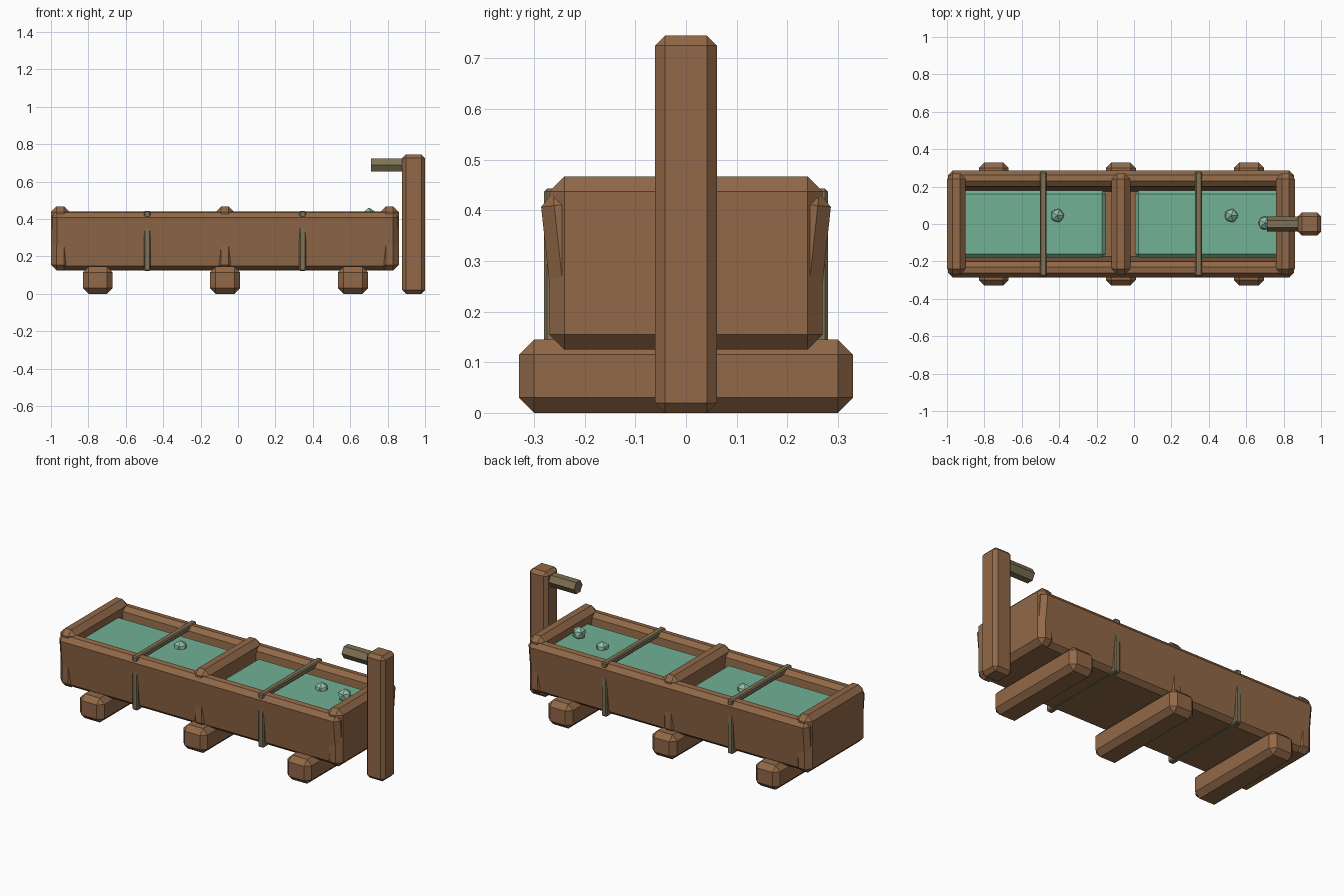
import bpy, bmesh
from math import pi, radians

cube = bpy.data.objects.get("Cube")
if cube:
    bpy.data.objects.remove(cube, do_unlink=True)


def material(name, rgb):
    m = bpy.data.materials.new(name)
    m.use_nodes = True
    m.diffuse_color = (*rgb, 1)
    bsdf = next(n for n in m.node_tree.nodes if n.type == 'BSDF_PRINCIPLED')
    bsdf.inputs["Base Color"].default_value = (*rgb, 1)
    bsdf.inputs["Roughness"].default_value = 0.9
    return m


wood = material("brown wood", (0.285, 0.14, 0.064))
iron = material("olive metal", (0.21, 0.165, 0.09))
water_green = material("water green", (0.165, 0.44, 0.3))
foam = material("pale water", (0.27, 0.52, 0.39))


def add_object(name, bm, mat, loc):
    me = bpy.data.meshes.new(name)
    bm.to_mesh(me)
    bm.free()
    me.materials.append(mat)
    ob = bpy.data.objects.new(name, me)
    ob.location = loc
    bpy.context.collection.objects.link(ob)
    return ob


def block(name, mat, x, y, z, bevel, tilt=0):
    """Chamfered box spanning the given (low, high) ranges."""
    spans = (x, y, z)
    bm = bmesh.new()
    bmesh.ops.create_cube(bm, size=1)
    bmesh.ops.scale(bm, vec=[b - a for a, b in spans], verts=bm.verts)
    if bevel:
        bmesh.ops.bevel(bm, geom=bm.edges[:], offset=bevel, segments=1,
                        affect='EDGES', profile=0.5)
    ob = add_object(name, bm, mat, [(a + b) / 2 for a, b in spans])
    ob.rotation_euler.x = tilt
    return ob


# Cross beams under the trough
for i, x in enumerate((-0.75, -0.07, 0.615)):
    block(f"foot_beam_{i + 1}", wood, (x - 0.08, x + 0.08), (-0.33, 0.33), (0, 0.145), 0.03)

# Floor and outward leaning side walls
block("trough_floor", wood, (-0.97, 0.83), (-0.23, 0.23), (0.125, 0.16), 0)
for name, s in (("front", -1), ("back", 1)):
    y = s * 0.23
    block(f"{name}_wall", wood, (-0.995, 0.855), (y - 0.0425, y + 0.0425),
          (0.127, 0.438), 0.026, tilt=-s * radians(6.1))

# End boards and the central divider
for name, x in (("right_end_board", -0.95), ("divider", -0.07), ("left_end_board", 0.81)):
    block(name, wood, (x - 0.05, x + 0.05), (-0.27, 0.27), (0.125, 0.467), 0.03)

# Water in both basins
block("right_water", water_green, (-0.93, -0.15), (-0.18, 0.18), (0.15, 0.395), 0.02)
block("left_water", water_green, (0.005, 0.79), (-0.18, 0.18), (0.15, 0.395), 0.02)

# Bubbles on the water
for i, loc in enumerate(((-0.41, 0.045, 0.395), (0.52, 0.045, 0.395), (0.7, 0.005, 0.42))):
    bm = bmesh.new()
    bmesh.ops.create_icosphere(bm, subdivisions=1, radius=0.04)
    add_object(f"bubble_{i + 1}", bm, foam, loc)

# Metal bands wrapped around the trough
for i, x in enumerate((-0.485, 0.345)):
    span = (x - 0.018, x + 0.018)
    for part, z in (("top", (0.41, 0.443)), ("bottom", (0.122, 0.155))):
        block(f"band_{i + 1}_{part}", iron, span, (-0.28, 0.28), z, 0.006)
    for part, s in (("front", -1), ("back", 1)):
        y = s * 0.264
        block(f"band_{i + 1}_{part}", iron, span, (y - 0.016, y + 0.016), (0.122, 0.443), 0.006)

# Post with a six-sided spout
block("post", wood, (0.877, 1), (-0.061, 0.061), (0, 0.745), 0.02)
bm = bmesh.new()
bmesh.ops.create_cone(bm, cap_ends=True, segments=6, radius1=0.04, radius2=0.04, depth=0.19)
spout = add_object("spout", bm, iron, (0.805, 0, 0.688))
spout.rotation_euler = (0, pi / 2, 0)
# Turn the hexagon so that a flat side faces up
bpy.context.view_layer.update()
corner = max(abs(v.co.x) for v in spout.data.vertices)
if corner > 0.039:
    from mathutils import Matrix
    spout.data.transform(Matrix.Rotation(pi / 6, 4, 'Z'))
